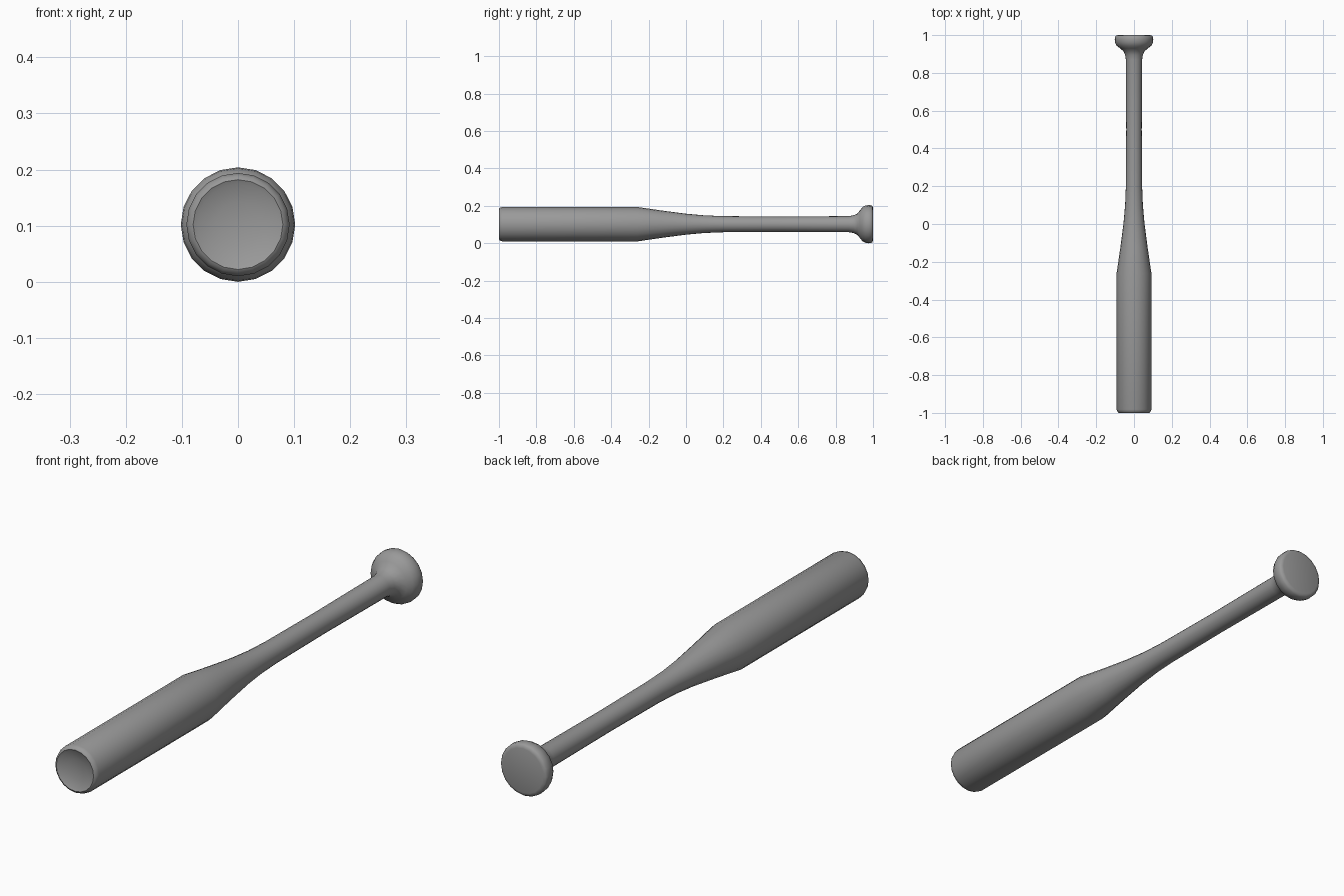
import bpy
import bmesh
from math import cos, sin, tau, radians

old = bpy.data.objects.get("Cube")
if old:
    bpy.data.objects.remove(old, do_unlink=True)

SIDES = 20
AXIS_Z = 0.102

grey = bpy.data.materials.new("plain grey")
grey.use_nodes = True
colour = (0.32, 0.32, 0.32, 1)
grey.diffuse_color = colour
grey.node_tree.nodes["Principled BSDF"].inputs["Base Color"].default_value = colour


def lathe(name, profile):
    """Spin (y, radius) points about the long axis, closing each end at a pole."""
    bm = bmesh.new()
    rings = []
    for y, r in profile:
        count = SIDES if r > 0 else 1
        rings.append([bm.verts.new((r * sin(tau * i / SIDES), y,
                                    AXIS_Z + r * cos(tau * i / SIDES)))
                      for i in range(count)])
    for a, b in zip(rings, rings[1:]):
        for i in range(SIDES):
            j = (i + 1) % SIDES
            corners = [a[i % len(a)], a[j % len(a)], b[j % len(b)], b[i % len(b)]]
            bm.faces.new(list(dict.fromkeys(corners)))
    bmesh.ops.recalc_face_normals(bm, faces=bm.faces)
    mesh = bpy.data.meshes.new(name)
    bm.to_mesh(mesh)
    bm.free()
    mesh.materials.append(grey)
    obj = bpy.data.objects.new(name, mesh)
    bpy.context.collection.objects.link(obj)
    bpy.ops.object.select_all(action="DESELECT")
    obj.select_set(True)
    bpy.context.view_layer.objects.active = obj
    bpy.ops.object.shade_smooth_by_angle(angle=radians(50))
    return obj


# Shallow cupped tip with a rounded rim, then the straight barrel
barrel = [(-0.985, 0), (-0.988, 0.04), (-0.996, 0.072), (-1, 0.08),
          (-0.996, 0.087), (-0.982, 0.092), (-0.26, 0.092)]
# Taper into the slim handle
handle = [(-0.13, 0.073), (0, 0.056), (0.1, 0.047), (0.2, 0.043),
          (0.5, 0.041), (0.87, 0.043)]
# Flared knob with a flat end
knob = [(0.895, 0.047), (0.915, 0.056), (0.93, 0.074), (0.943, 0.091),
        (0.96, 0.1), (0.975, 0.102), (0.99, 0.101), (0.997, 0.096),
        (1, 0.086), (1, 0)]

lathe("bat", barrel + handle + knob)
